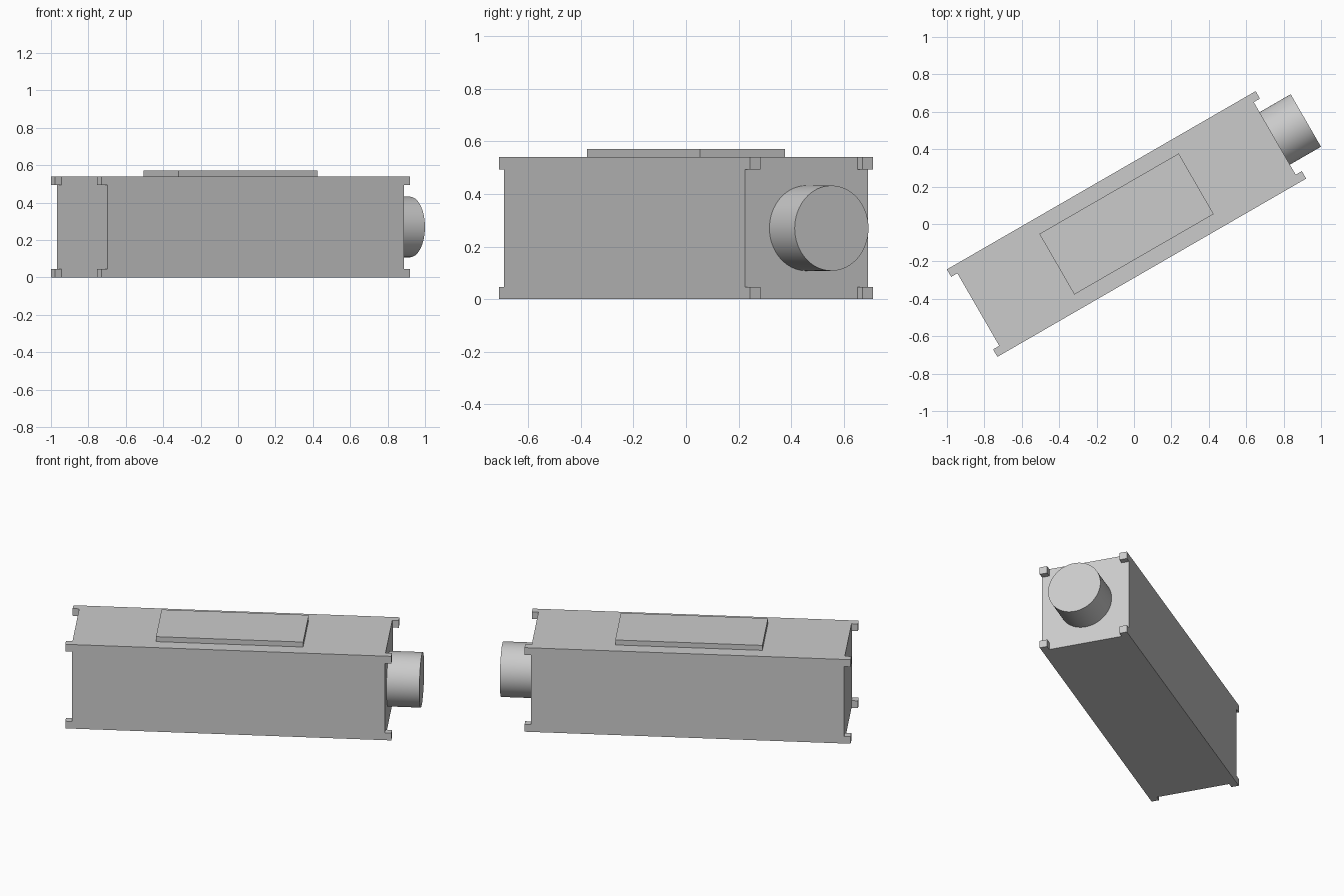
import bpy, bmesh
from math import radians, pi
from mathutils import Matrix, Vector

cube = bpy.data.objects.get("Cube")
if cube:
    bpy.data.objects.remove(cube, do_unlink=True)

WIDTH, HEIGHT = 0.54, 0.54
HALF_BODY = 0.915      # half length of the body without tabs
TAB, TAB_LEN = 0.046, 0.038
PLACE = Matrix.Translation((-0.04, 0, 0)) @ Matrix.Rotation(radians(30), 4, "Z")

grey = bpy.data.materials.new("plain_grey")
grey.use_nodes = True
grey.diffuse_color = (0.6, 0.6, 0.6, 1)
grey.node_tree.nodes["Principled BSDF"].inputs["Base Color"].default_value = (0.6, 0.6, 0.6, 1)


def add_object(name, bm):
    mesh = bpy.data.meshes.new(name)
    bmesh.ops.recalc_face_normals(bm, faces=bm.faces)
    bm.to_mesh(mesh)
    bm.free()
    mesh.materials.append(grey)
    obj = bpy.data.objects.new(name, mesh)
    obj.matrix_world = PLACE
    bpy.context.collection.objects.link(obj)
    return obj


def box(size, centre):
    bm = bmesh.new()
    bmesh.ops.create_cube(bm, size=1, matrix=Matrix.Translation(centre) @ Matrix.Diagonal((*size, 1)))
    return bm


# Long square body, cut near its edges so the end corners can be drawn out as tabs
bm = box((2 * HALF_BODY, WIDTH, HEIGHT), (0, 0, HEIGHT / 2))
y_cut, z_cut = WIDTH / 2 - TAB, HEIGHT / 2 - TAB
for side in (-1, 1):
    for offset, normal in ((Vector((0, side * y_cut, 0)), (0, 1, 0)),
                           (Vector((0, 0, side * z_cut)), (0, 0, 1))):
        bmesh.ops.bisect_plane(bm, geom=bm.verts[:] + bm.edges[:] + bm.faces[:],
                               plane_co=offset + Vector((0, 0, HEIGHT / 2)), plane_no=normal)
bm.normal_update()
corners = []
for f in bm.faces:
    c = f.calc_center_median()
    if abs(f.normal.x) > 0.9 and abs(c.y) > y_cut and abs(c.z - HEIGHT / 2) > z_cut:
        corners.append(f)
for f in corners:
    direction = 1 if f.normal.x > 0 else -1
    new = bmesh.ops.extrude_discrete_faces(bm, faces=[f])["faces"]
    bmesh.ops.translate(bm, verts=new[0].verts[:], vec=(direction * TAB_LEN, 0, 0))
bmesh.ops.remove_doubles(bm, verts=bm.verts, dist=0.0001)
bmesh.ops.dissolve_limit(bm, angle_limit=radians(1), verts=bm.verts, edges=bm.edges)
add_object("body_with_corner_tabs", bm)

# Thin raised panel on the top
add_object("top_panel", box((0.86, 0.374, 0.032), (0, 0, HEIGHT + 0.016)))

# Round spout on one end
bm = bmesh.new()
length = 0.192
bmesh.ops.create_cone(bm, cap_ends=True, segments=64, radius1=0.162, radius2=0.162, depth=length,
                      matrix=Matrix.Translation((HALF_BODY + length / 2, 0, HEIGHT / 2))
                      @ Matrix.Rotation(pi / 2, 4, "Y"))
spout = add_object("end_cylinder", bm)
bpy.ops.object.select_all(action="DESELECT")
spout.select_set(True)
bpy.context.view_layer.objects.active = spout
bpy.ops.object.shade_smooth_by_angle(angle=radians(30))
